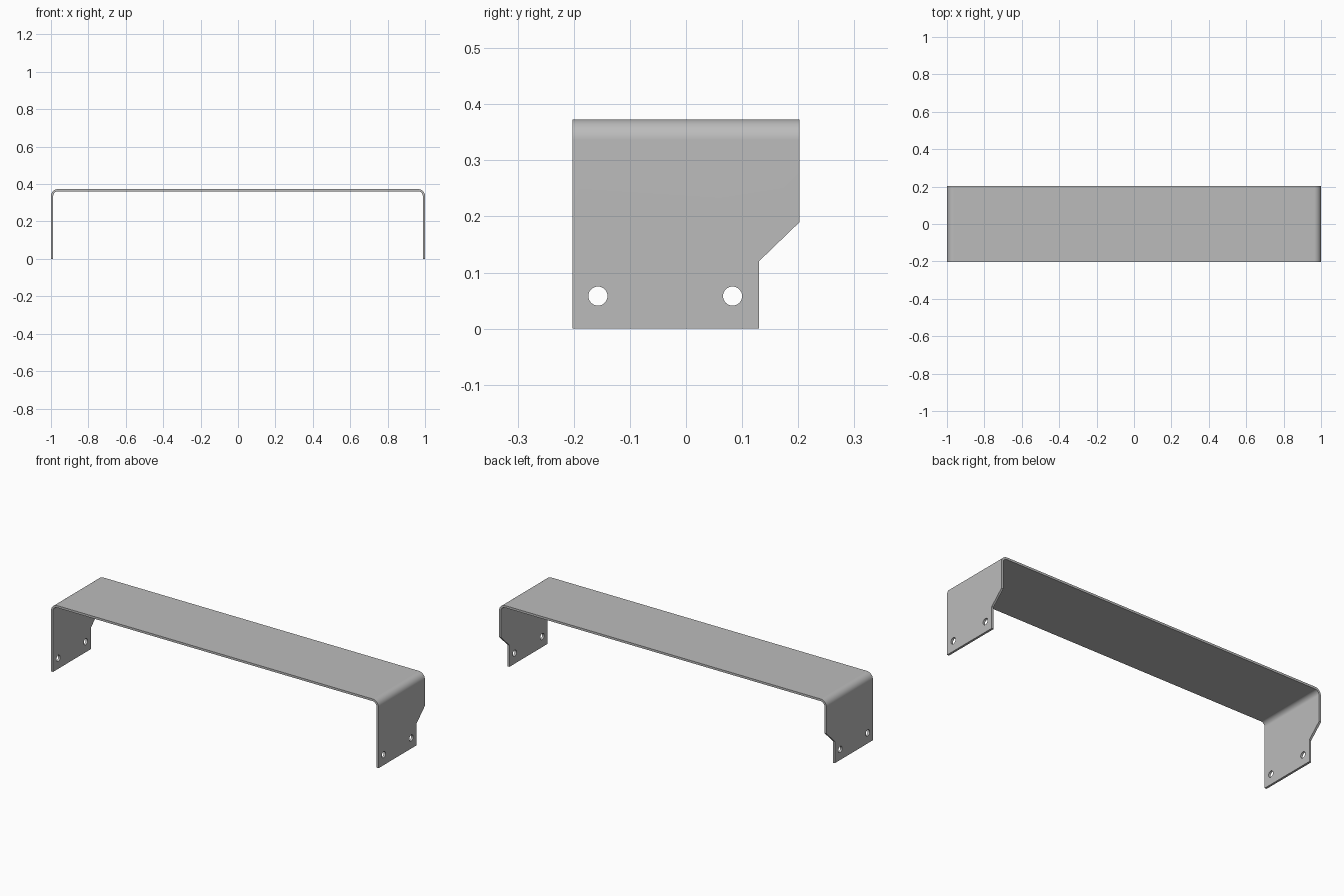
import bpy
import bmesh
from math import cos, sin, pi

if "Cube" in bpy.data.objects:
    bpy.data.objects.remove(bpy.data.objects["Cube"])

WIDTH, DEPTH, HEIGHT = 2.0, 0.405, 0.373
THICK, RADIUS, BEND_STEPS = 0.012, 0.037, 12
HOLE_RADIUS, HOLE_Z = 0.017, 0.058

steel = bpy.data.materials.new("grey_steel")
steel.use_nodes = True
grey = (0.5, 0.5, 0.5, 1)
steel.diffuse_color = grey
steel.node_tree.nodes["Principled BSDF"].inputs["Base Color"].default_value = grey


def prism(name, points, move):
    """Extrude a closed outline of 3D points along a vector."""
    bm = bmesh.new()
    face = bm.faces.new([bm.verts.new(p) for p in points])
    result = bmesh.ops.extrude_face_region(bm, geom=[face])
    verts = [v for v in result["geom"] if isinstance(v, bmesh.types.BMVert)]
    bmesh.ops.translate(bm, verts=verts, vec=move)
    bmesh.ops.recalc_face_normals(bm, faces=bm.faces)
    mesh = bpy.data.meshes.new(name)
    bm.to_mesh(mesh)
    bm.free()
    obj = bpy.data.objects.new(name, mesh)
    bpy.context.collection.objects.link(obj)
    return obj


def bent_line(inset):
    """Leg, rounded bend, top, rounded bend, leg: one skin of the sheet."""
    cx, cz, r = WIDTH / 2 - RADIUS, HEIGHT - RADIUS, RADIUS - inset
    angles = [pi / 2 * i / BEND_STEPS for i in range(BEND_STEPS + 1)]
    right = [(cx + r, 0)] + [(cx + r * cos(a), cz + r * sin(a)) for a in angles]
    return right + [(-x, z) for x, z in reversed(right)]


# Bent sheet: outer skin joined to inner skin
outline = bent_line(0) + bent_line(THICK)[::-1]
bracket = prism("bent_bracket", [(x, -DEPTH / 2, z) for x, z in outline], (0, DEPTH, 0))
bracket.data.materials.append(steel)

# Cutters for the rear notch and the bolt holes, through both legs
across = (WIDTH + 0.2, 0, 0)
start = -across[0] / 2
notch = [(0.13, -0.1), (0.13, 0.12), (DEPTH / 2, 0.19), (0.3, 0.284), (0.3, -0.1)]
cutters = [prism("notch_cutter", [(start, y, z) for y, z in notch], across)]
for hole_y in (-0.157, 0.083):
    ring = [(start, hole_y + HOLE_RADIUS * cos(2 * pi * i / 32),
             HOLE_Z + HOLE_RADIUS * sin(2 * pi * i / 32)) for i in range(32)]
    cutters.append(prism("hole_cutter", ring, across))

bpy.context.view_layer.objects.active = bracket
for cutter in cutters:
    cutter.hide_render = True
    mod = bracket.modifiers.new("cut", "BOOLEAN")
    mod.operation = "DIFFERENCE"
    mod.solver = "EXACT"
    mod.object = cutter
    bpy.ops.object.modifier_apply(modifier=mod.name)
    bpy.data.objects.remove(cutter)

# Smooth bends and holes, flat sheet faces
bpy.ops.object.select_all(action="DESELECT")
bracket.select_set(True)
bpy.ops.object.shade_smooth_by_angle(angle=pi / 6)
weighted = bracket.modifiers.new("flat_faces", "WEIGHTED_NORMAL")
weighted.keep_sharp = True
